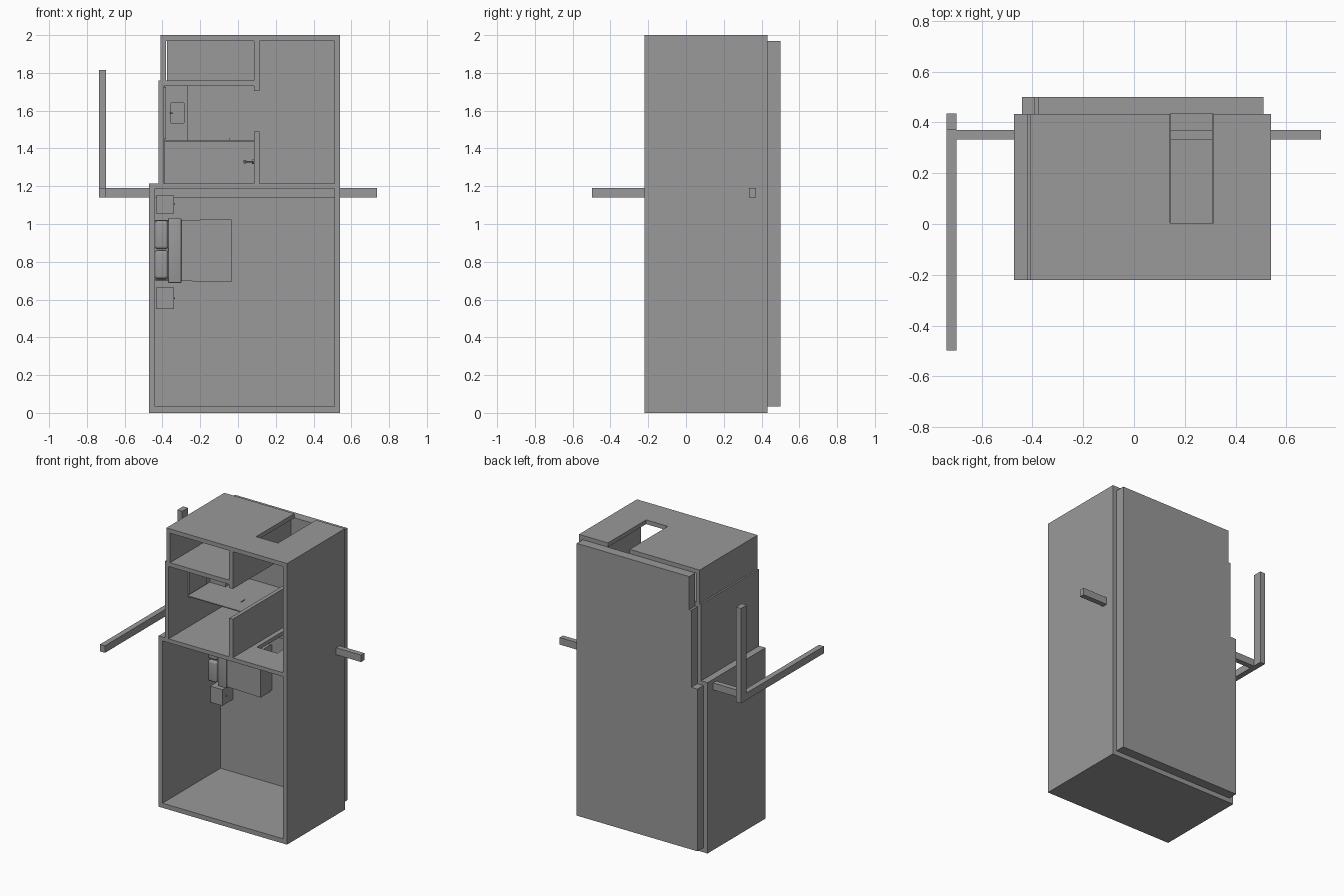
import bpy, bmesh, math
from mathutils import Vector

if "Cube" in bpy.data.objects:
    bpy.data.objects.remove(bpy.data.objects["Cube"])

Y0, Y1 = -0.22, 0.432  # wall extent along y
DOOR_Y = 0.003         # open side edge of the doorways

grey = bpy.data.materials.new("dark_grey")
grey.diffuse_color = (0.32, 0.32, 0.32, 1)
grey.use_nodes = True
grey.node_tree.nodes["Principled BSDF"].inputs["Base Color"].default_value = grey.diffuse_color


def finish(bm, name):
    bmesh.ops.recalc_face_normals(bm, faces=bm.faces)
    me = bpy.data.meshes.new(name)
    bm.to_mesh(me)
    bm.free()
    me.materials.append(grey)
    ob = bpy.data.objects.new(name, me)
    bpy.context.collection.objects.link(ob)
    return ob


def box(name, x0, x1, y0, y1, z0, z1, bevel=0, segs=3):
    bm = bmesh.new()
    for v in bmesh.ops.create_cube(bm, size=1)["verts"]:
        v.co = Vector(((x0 + x1) / 2 + v.co.x * (x1 - x0),
                       (y0 + y1) / 2 + v.co.y * (y1 - y0),
                       (z0 + z1) / 2 + v.co.z * (z1 - z0)))
    ob = finish(bm, name)
    if bevel:
        m = ob.modifiers.new("round", "BEVEL")
        m.width, m.segments = bevel, segs
        for p in ob.data.polygons:
            p.use_smooth = True
    return ob


def extrude_outline(name, points, offset):
    """Fill an outline and extrude it by an offset vector."""
    bm = bmesh.new()
    f = bm.faces.new([bm.verts.new(p) for p in points])
    g = bmesh.ops.extrude_face_region(bm, geom=[f])
    verts = [v for v in g["geom"] if isinstance(v, bmesh.types.BMVert)]
    bmesh.ops.translate(bm, vec=offset, verts=verts)
    return finish(bm, name)


def prism(name, pts, y0, y1):
    return extrude_outline(name, [(x, y0, z) for x, z in pts], (0, y1 - y0, 0))


def door_wall(name, x0, x1, z0, z1, d0, d1):
    """Wall across x with a doorway reaching the floor slab."""
    pts = [(x0, Y0), (x1, Y0), (x1, Y1), (d1, Y1), (d1, DOOR_Y),
           (d0, DOOR_Y), (d0, Y1), (x0, Y1)]
    return extrude_outline(name, [(x, y, z0) for x, y in pts], (0, 0, z1 - z0))


def rod(name, x, y, z, r, length, axis):
    bm = bmesh.new()
    bmesh.ops.create_cone(bm, cap_ends=True, segments=12, radius1=r, radius2=r, depth=length)
    ob = finish(bm, name)
    ob.location = (x, y, z)
    ob.rotation_euler = (0, math.pi / 2, 0) if axis == "X" else (math.pi / 2, 0, 0)
    return ob


# Floor slab, stepped on the left
prism("floor_slab", [(-0.44, 0.033), (0.51, 0.033), (0.51, 1.97), (-0.375, 1.97),
                     (-0.375, 1.735), (-0.392, 1.735), (-0.392, 1.187), (-0.44, 1.187)], Y1, 0.50)

# Outer and inner walls
for name, x0, x1, z0, z1 in [
        ("right_wall", 0.51, 0.54, 0, 2),
        ("bedroom_end_wall", -0.472, 0.51, 0, 0.033),
        ("bedroom_left_wall", -0.472, -0.44, 0.033, 1.215),
        ("bathroom_left_wall", -0.422, -0.392, 1.215, 1.76),
        ("closet_left_wall", -0.41, -0.38, 1.76, 1.97),
        ("closet_divider", -0.392, 0.085, 1.73, 1.76),
        ("hall_wall_upper", 0.085, 0.113, 1.705, 1.97),
        ("hall_wall_lower", 0.085, 0.113, 1.215, 1.49)]:
    box(name, x0, x1, Y0, Y1, z0, z1)
door_wall("entrance_wall", -0.41, 0.51, 1.97, 2.0, 0.141, 0.312)
door_wall("bedroom_divider", -0.44, 0.51, 1.187, 1.215, 0.146, 0.306)

# Three crossing bars
box("long_bar", -0.70, 0.735, 0.333, 0.37, 1.14, 1.19)
box("depth_bar", -0.737, -0.698, -0.498, 0.37, 1.14, 1.19)
box("upright_bar", -0.737, -0.698, 0.37, 0.435, 1.14, 1.815)

# Bed
box("bed_base", -0.44, -0.035, 0.335, 0.43, 0.70, 1.02)
box("mattress", -0.44, -0.04, 0.315, 0.36, 0.702, 1.018, 0.008)
prism("blanket", [(-0.37, 0.70), (-0.035, 0.692), (-0.035, 1.025), (-0.37, 1.02)], 0.305, 0.41)
box("blanket_fold", -0.37, -0.30, 0.298, 0.41, 0.688, 1.03, 0.004)
for i, z in enumerate((0.71, 0.868)):
    box(f"pillow_{i}", -0.44, -0.37, 0.285, 0.32, z, z + 0.15, 0.015, 4)

# Nightstands with knobs
for i, z in enumerate((0.55, 1.055)):
    h = 0.115 if i == 0 else 0.097
    box(f"nightstand_{i}", -0.435, -0.34, 0.31, 0.43, z, z + h)
    rod(f"nightstand_knob_{i}", -0.337, 0.35, z + h / 2, 0.004, 0.008, "X")

# Shower tray, screen and fittings
box("shower_tray", -0.39, 0.085, 0.422, 0.43, 1.215, 1.44)
box("shower_screen", -0.39, 0.085, -0.01, 0.43, 1.436, 1.443)
rod("shower_screen_handle", -0.045, 0.12, 1.449, 0.003, 0.04, "Y")
rod("shower_arm", 0.06, 0.02, 1.33, 0.004, 0.05, "X")
rod("shower_head", 0.036, 0.03, 1.33, 0.010, 0.02, "Y")
rod("shower_valve", 0.08, 0.20, 1.33, 0.012, 0.01, "X")

# Vanity counter with a recessed basin, tap and mirror
bx0, bx1, bz0, bz1, top = -0.355, -0.285, 1.535, 1.64, 0.24
for i, (x0, x1, z0, z1) in enumerate([(-0.39, bx0, 1.443, 1.73), (bx1, -0.265, 1.443, 1.73),
                                      (bx0, bx1, 1.443, bz0), (bx0, bx1, bz1, 1.73)]):
    box(f"vanity_part_{i}", x0, x1, top, Y1, z0, z1)
box("basin_bottom", bx0, bx1, top + 0.03, Y1, bz0, bz1)
rod("tap_post", -0.36, top - 0.012, 1.588, 0.003, 0.025, "Y")
rod("tap_spout", -0.352, top - 0.024, 1.588, 0.003, 0.016, "X")
box("mirror", -0.392, -0.382, 0.0, 0.19, 1.45, 1.725)
